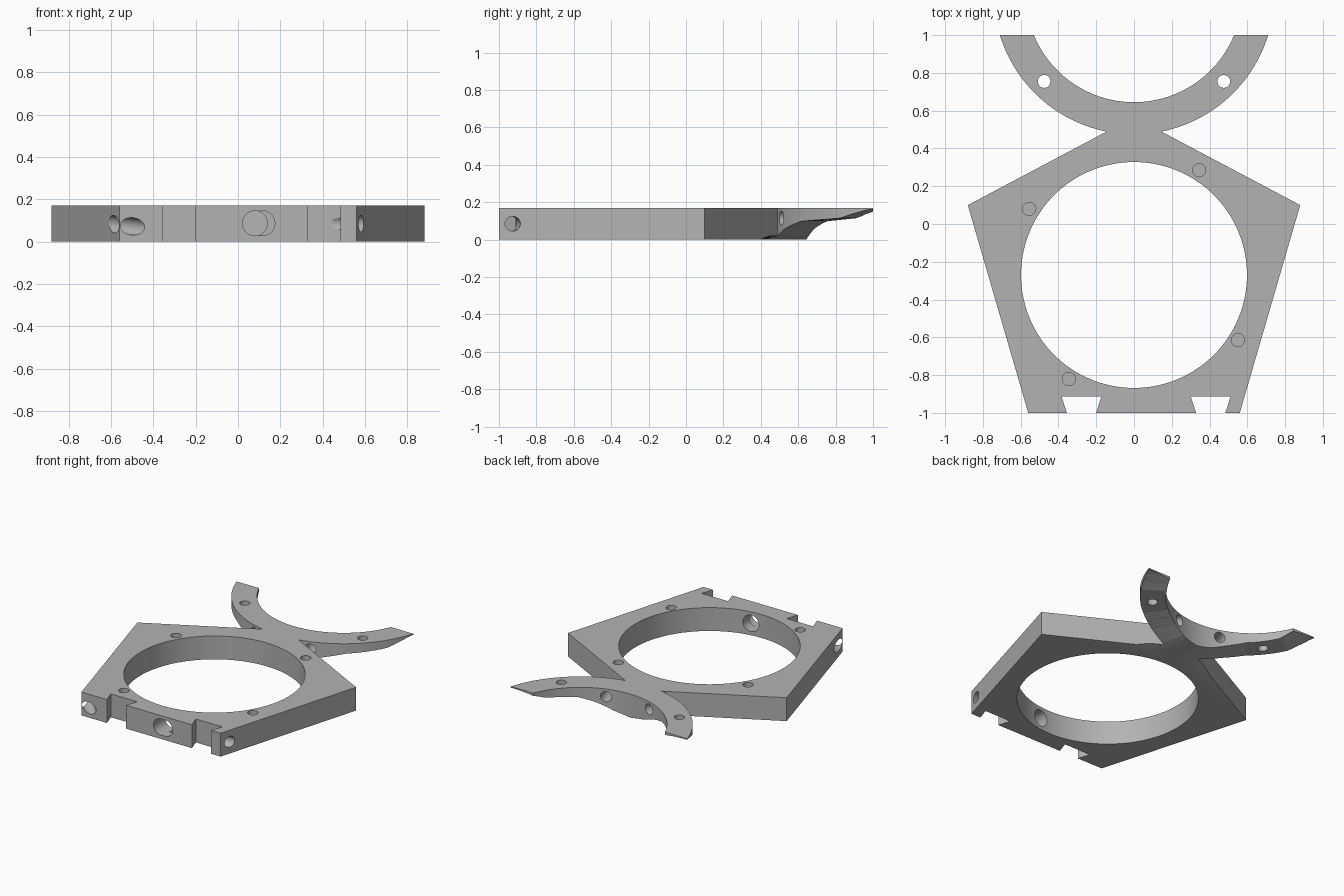
import bpy, bmesh, math
from mathutils import Vector

old = bpy.data.objects.get("Cube")
if old:
    bpy.data.objects.remove(old, do_unlink=True)

HEIGHT = 0.17
ARC_Y, R_IN, R_OUT = 1.218, 0.573, 0.743    # cradle arc centre and radii
RING = Vector((0, -0.27, 0))                # centre of the main opening

grey = bpy.data.materials.new("plain grey")
grey.use_nodes = True
grey.diffuse_color = (0.45, 0.45, 0.45, 1)
grey.node_tree.nodes["Principled BSDF"].inputs["Base Color"].default_value = grey.diffuse_color


def make_object(name, bm):
    bmesh.ops.recalc_face_normals(bm, faces=bm.faces)
    mesh = bpy.data.meshes.new(name)
    bm.to_mesh(mesh)
    bm.free()
    mesh.materials.append(grey)
    obj = bpy.data.objects.new(name, mesh)
    bpy.context.collection.objects.link(obj)
    return obj


def prism(name, outline, z0, z1):
    bm = bmesh.new()
    face = bm.faces.new([bm.verts.new((x, y, z0)) for x, y in outline])
    top = bmesh.ops.extrude_face_region(bm, geom=[face])["geom"]
    moved = [v for v in top if isinstance(v, bmesh.types.BMVert)]
    bmesh.ops.translate(bm, verts=moved, vec=(0, 0, z1 - z0))
    return make_object(name, bm)


def bore(start, end, radius, sides=32):
    start, end = Vector(start), Vector(end)
    axis = end - start
    bm = bmesh.new()
    bmesh.ops.create_cone(bm, cap_ends=True, segments=sides, radius1=radius,
                          radius2=radius, depth=axis.length)
    bm.transform(axis.to_track_quat("Z", "Y").to_matrix().to_4x4())
    bmesh.ops.translate(bm, verts=bm.verts, vec=(start + end) / 2)
    return make_object("bore_cutter", bm)


def arc(radius, a0, a1, steps=32):
    angles = [a0 + (a1 - a0) * i / steps for i in range(steps + 1)]
    return [(radius * math.sin(a), ARC_Y - radius * math.cos(a)) for a in angles]


# Plate outline: pentagon whose peak merges into an open cradle arc
neck = math.asin(0.145 / R_OUT)
tip_out = math.acos((ARC_Y - 1) / R_OUT)
tip_in = math.acos((ARC_Y - 1) / R_IN)
outline = [(-0.56, -1), (0.56, -1), (0.88, 0.1)]
outline += arc(R_OUT, neck, tip_out)
outline += arc(R_IN, tip_in, -tip_in, 64)
outline += arc(R_OUT, -tip_out, -neck)
outline += [(-0.88, 0.1)]
frame = prism("ring_frame", outline, 0, HEIGHT)

# Underside relief that thins the cradle arms towards their tips
PROFILE = [(0, 0), (11, 0.02), (25, 0.07), (36, 0.1), (50, 0.11),
           (58, 0.117), (64, 0.14), (71, 0.163), (80, 0.168)]


def relief(degrees):
    a = abs(degrees)
    for (a0, z0), (a1, z1) in zip(PROFILE, PROFILE[1:]):
        if a <= a1:
            return z0 + (z1 - z0) * (a - a0) / (a1 - a0)
    return PROFILE[-1][1]


def relief_cutter():
    bm = bmesh.new()
    sections = []
    for deg in range(-78, 79, 2):
        a, z = math.radians(deg), relief(deg)
        ring = []
        for r, h in ((0.5, z), (R_OUT, z), (0.88, 0), (0.88, -0.1), (0.5, -0.1)):
            ring.append(bm.verts.new((r * math.sin(a), ARC_Y - r * math.cos(a), h - 0.002)))
        sections.append(ring)
    for s, t in zip(sections, sections[1:]):
        for i in range(5):
            j = (i + 1) % 5
            bm.faces.new((s[i], s[j], t[j], t[i]))
    bm.faces.new(sections[0])
    bm.faces.new(sections[-1])
    bmesh.ops.triangulate(bm, faces=bm.faces)
    return make_object("relief_cutter", bm)


cutters = [relief_cutter()]

# Main round opening
cutters.append(bore(RING + Vector((0, 0, -0.1)), RING + Vector((0, 0, 0.3)), 0.598, 128))

# Dovetail slots in the front edge
for x in (-0.278, 0.406):
    cutters.append(prism("slot_cutter", [(x - 0.074, -1.01), (x + 0.074, -1.01),
                                         (x + 0.106, -0.912), (x - 0.106, -0.912)], -0.1, 0.3))

# Blind pin holes in the top of the ring
for x, y in ((-0.555, 0.08), (0.345, 0.285), (0.55, -0.615), (-0.345, -0.82)):
    cutters.append(bore((x, y, 0.085), (x, y, 0.3), 0.035))

# Arm holes: one vertical and one radial on each side
for side in (-1, 1):
    cutters.append(bore((side * 0.475, 0.755, -0.1), (side * 0.475, 0.755, 0.3), 0.034))
    a = side * math.radians(17.6)
    ray = Vector((math.sin(a), -math.cos(a), 0))
    centre = Vector((0, ARC_Y, 0.115))
    cutters.append(bore(centre + ray * 0.5, centre + ray * 0.775, 0.038))

# Cable port in the front, wider at its mouth
cutters.append(bore((0.08, -1.1, 0.087), (0.08, -0.75, 0.087), 0.059))
cutters.append(bore((0.115, -1.1, 0.087), (0.115, -0.93, 0.087), 0.059))

# Corner holes: left one cuts across the corner, right one runs into the slot
cutters.append(bore((-0.4, -1.1, 0.06), (-0.685, -0.81, 0.095), 0.041))
cutters.append(bore((0.7, -0.91, 0.085), (0.45, -0.945, 0.085), 0.039))

# Cut everything out of the frame
bpy.context.view_layer.objects.active = frame
for cutter in cutters:
    mod = frame.modifiers.new("cut", "BOOLEAN")
    mod.operation = "DIFFERENCE"
    mod.solver = "EXACT"
    mod.object = cutter
    bpy.ops.object.modifier_apply(modifier=mod.name)
    bpy.data.objects.remove(cutter, do_unlink=True)

for obj in bpy.context.selected_objects:
    obj.select_set(False)
frame.select_set(True)
bpy.ops.object.shade_smooth_by_angle(angle=math.radians(25))
